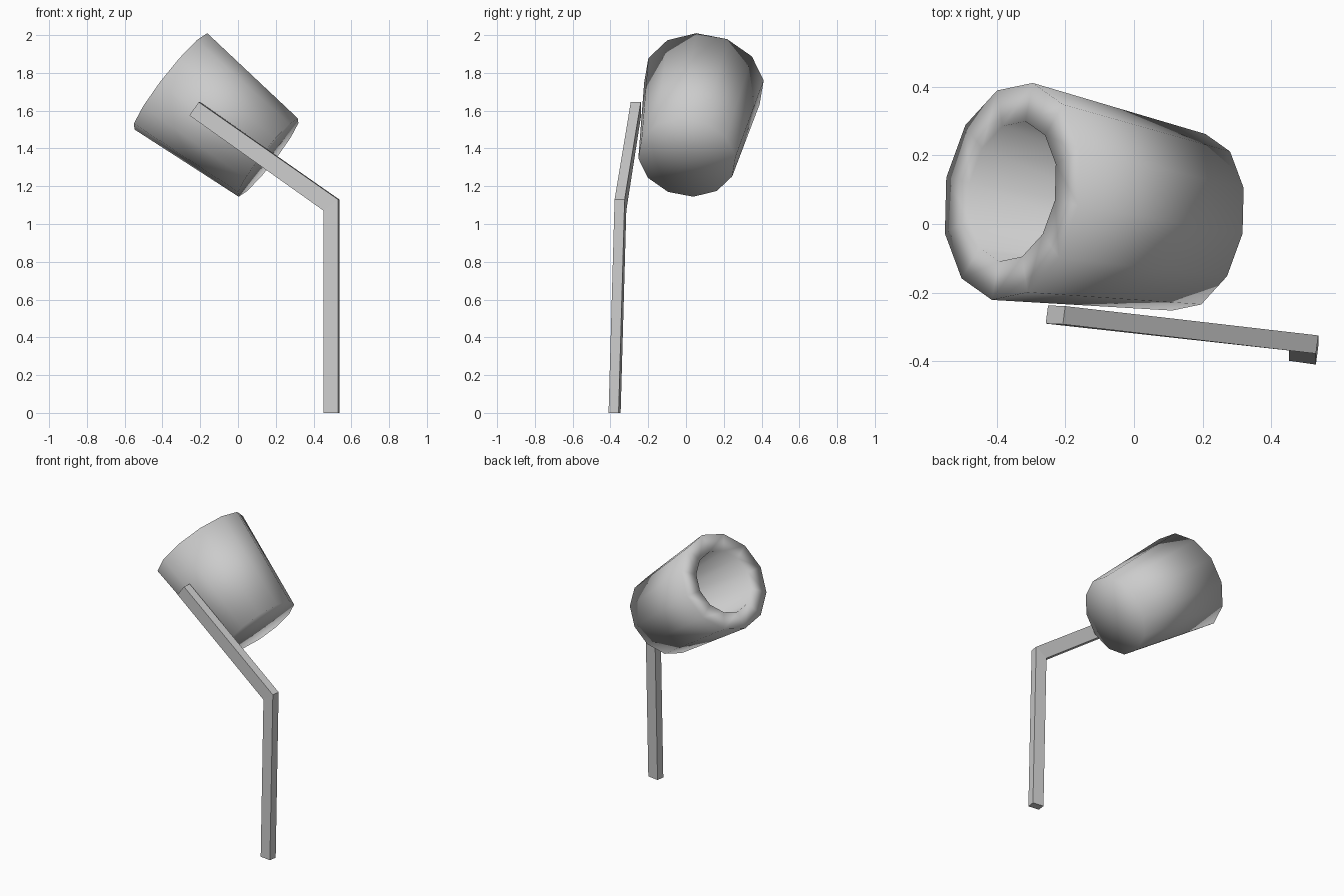
import bpy
import bmesh
import math
from mathutils import Vector

if "Cube" in bpy.data.objects:
    bpy.data.objects.remove(bpy.data.objects["Cube"])

SIDES = 12


def finish(name, bm):
    bmesh.ops.recalc_face_normals(bm, faces=bm.faces)
    mesh = bpy.data.meshes.new(name)
    bm.to_mesh(mesh)
    bm.free()
    obj = bpy.data.objects.new(name, mesh)
    bpy.context.collection.objects.link(obj)
    return obj


def bridge(bm, a, b):
    n = len(a)
    for i in range(n):
        j = (i + 1) % n
        bm.faces.new((a[i], a[j], b[j], b[i]))


def fan(bm, ring, centre):
    c = bm.verts.new(centre)
    for i in range(len(ring)):
        bm.faces.new((ring[i], ring[(i + 1) % len(ring)], c))


# Tilted thick-walled cup: rings along its axis, closed at the narrow end
base = Vector((0.16, 0.005, 1.352))
mouth = Vector((-0.355, 0.095, 1.755))
axis = (mouth - base).normalized()
u = Vector((-0.19, -0.04, -0.233))
u = (u - axis * u.dot(axis)).normalized()
v = axis.cross(u)

bm = bmesh.new()
rings = []
for t, radius in ((0, 0.262), (1, 0.322), (1, 0.208), (0.1, 0.18)):
    centre = base.lerp(mouth, t)
    ring = []
    for i in range(SIDES):
        ang = 2 * math.pi * (i + 0.5) / SIDES
        ring.append(bm.verts.new(centre + radius * (u * math.cos(ang) + v * math.sin(ang))))
    rings.append(ring)
for a, b in zip(rings, rings[1:]):
    bridge(bm, a, b)
fan(bm, rings[0], base)
fan(bm, rings[3], base.lerp(mouth, 0.1))
cup = finish("cup", bm)
for p in cup.data.polygons:
    p.use_smooth = True

# Bent handle: rectangular section with one mitred bend
depth = Vector((0.0035, 0.0265, 0))
sections = (
    ((0.495, -0.378, 0.0), (0.039, -0.0055, 0)),
    ((0.495, -0.347, 1.10), (0.039, -0.0045, 0.029)),
    ((-0.229, -0.265, 1.61), (0.025, -0.001, 0.035)),
)
bm = bmesh.new()
rings = []
for centre, half in sections:
    c, h = Vector(centre), Vector(half)
    rings.append([bm.verts.new(c + h * sx + depth * sy)
                  for sx, sy in ((-1, -1), (1, -1), (1, 1), (-1, 1))])
for a, b in zip(rings, rings[1:]):
    bridge(bm, a, b)
bm.faces.new(rings[0])
bm.faces.new(rings[-1])
finish("handle", bm)
